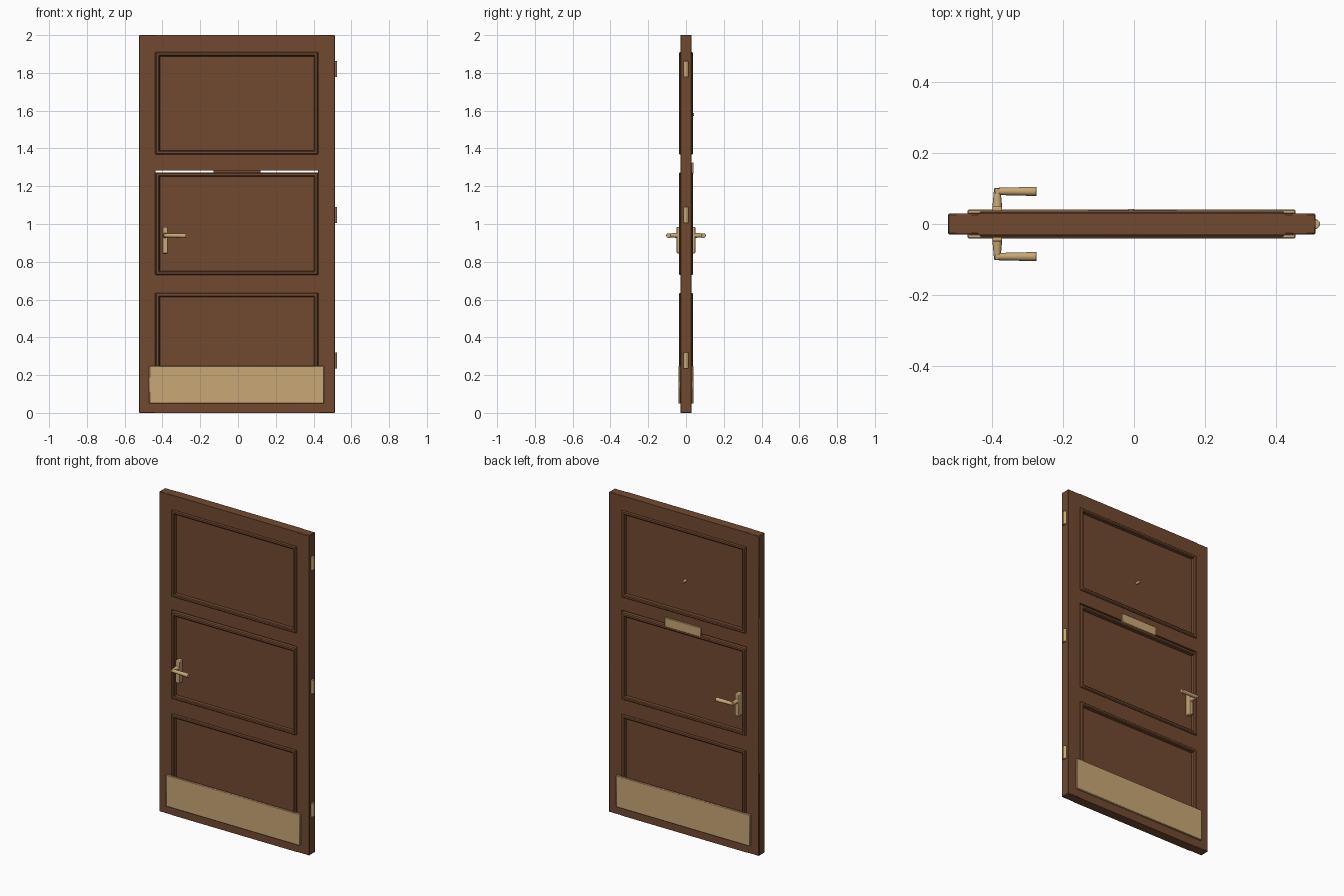
import bpy
import bmesh
from mathutils import Vector

old = bpy.data.objects.get("Cube")
if old:
    bpy.data.objects.remove(old, do_unlink=True)


def material(name, rgb):
    m = bpy.data.materials.new(name)
    m.use_nodes = True
    m.diffuse_color = (*rgb, 1)
    m.node_tree.nodes["Principled BSDF"].inputs["Base Color"].default_value = (*rgb, 1)
    return m


WOOD = material("brown wood", (0.165, 0.068, 0.03))
BRASS = material("brass", (0.58, 0.39, 0.18))
HALF = 0.029  # half the thickness of the door frame


def finish(name, bm, mat, bevel=0, segments=1):
    bmesh.ops.recalc_face_normals(bm, faces=bm.faces)
    mesh = bpy.data.meshes.new(name)
    bm.to_mesh(mesh)
    bm.free()
    mesh.materials.append(mat)
    obj = bpy.data.objects.new(name, mesh)
    bpy.context.collection.objects.link(obj)
    if bevel:
        mod = obj.modifiers.new("Bevel", "BEVEL")
        mod.width, mod.segments = bevel, segments
    bpy.ops.object.select_all(action="DESELECT")
    obj.select_set(True)
    bpy.context.view_layer.objects.active = obj
    bpy.ops.object.shade_smooth_by_angle(angle=0.6)
    return obj


def box(name, x, y, z, mat, bevel=0, segments=1):
    bm = bmesh.new()
    bmesh.ops.create_cube(bm, size=1)
    for v in bm.verts:
        v.co = [(a + b) / 2 + c * (b - a) for (a, b), c in zip((x, y, z), v.co)]
    return finish(name, bm, mat, bevel, segments)


def rod(name, start, end, r1, r2, mat, bevel=0):
    """Tapered cylinder between two points."""
    start, end = Vector(start), Vector(end)
    d = end - start
    bm = bmesh.new()
    bmesh.ops.create_cone(bm, cap_ends=True, segments=20, radius1=r1, radius2=r2, depth=d.length)
    turn = d.to_track_quat("Z", "Y")
    for v in bm.verts:
        v.co = turn @ v.co + (start + end) / 2
    return finish(name, bm, mat, bevel, 2)


def panel(name, x, z):
    """Recessed panel with a raised moulding on both faces."""
    profile = [(0, 0.032), (0.005, 0.038), (0.016, 0.038), (0.021, 0.034), (0.022, 0.015)]
    rings = [(i, -y) for i, y in reversed(profile)] + profile
    bm = bmesh.new()
    loops = []
    for i, y in rings:
        corners = [(x[0] + i, z[0] + i), (x[1] - i, z[0] + i),
                   (x[1] - i, z[1] - i), (x[0] + i, z[1] - i)]
        loops.append([bm.verts.new((cx, y, cz)) for cx, cz in corners])
    for a, b in zip(loops, loops[1:]):
        for k in range(4):
            n = (k + 1) % 4
            bm.faces.new((a[k], a[n], b[n], b[k]))
    bm.faces.new(loops[0])
    bm.faces.new(loops[-1])
    return finish(name, bm, WOOD)


# Frame: two stiles and four rails
LEFT, RIGHT = 0.424, -0.436
depth = (-HALF, HALF)
box("left_stile", (LEFT, 0.513), depth, (0, 2), WOOD, 0.003)
box("right_stile", (-0.525, RIGHT), depth, (0, 2), WOOD, 0.003)
rails = {"bottom_rail": (0, 0.1), "lower_rail": (0.634, 0.732),
         "letter_rail": (1.284, 1.372), "top_rail": (1.908, 2)}
for name, z in rails.items():
    box(name, (RIGHT - 0.004, LEFT + 0.004), depth, z, WOOD)

# Three moulded panels, with a narrow slit left above the middle one
for name, z in {"lower_panel": (0.095, 0.636), "middle_panel": (0.73, 1.273),
                "upper_panel": (1.368, 1.91)}.items():
    panel(name, (RIGHT, LEFT), z)

# Letter plate on the back, with a wooden backing behind the slit
box("letter_plate", (-0.13, 0.12), (0.03, 0.041), (1.268, 1.325), BRASS, 0.002)
box("letter_backing", (-0.13, 0.12), (0.024, 0.03), (1.27, 1.32), WOOD)

# Peephole on the back of the upper panel
rod("peephole", (-0.008, 0.012, 1.58), (-0.008, 0.043, 1.58), 0.009, 0.008, BRASS, 0.002)

# Kick plates and handles on both faces
for side, s in (("front", -1), ("back", 1)):
    def span(a, b):
        return tuple(sorted((s * a, s * b)))

    box(side + "_kick_plate", (-0.47, 0.456), span(0.028, 0.041), (0.05, 0.248), BRASS, 0.003)
    box(side + "_handle_plate", (-0.4, -0.372), span(0.012, 0.049), (0.845, 0.985), BRASS, 0.004, 2)
    rod(side + "_handle_stem", (-0.386, s * 0.045, 0.94), (-0.386, s * 0.1, 0.94), 0.014, 0.009, BRASS)
    rod(side + "_handle_lever", (-0.394, s * 0.092, 0.94), (-0.275, s * 0.092, 0.938),
        0.01, 0.013, BRASS, 0.002)

# Three hinge barrels on the left edge
for name, z in {"lower": 0.235, "middle": 1.005, "upper": 1.777}.items():
    rod(name + "_hinge", (0.511, 0, z), (0.511, 0, z + 0.085), 0.014, 0.014, BRASS, 0.002)
